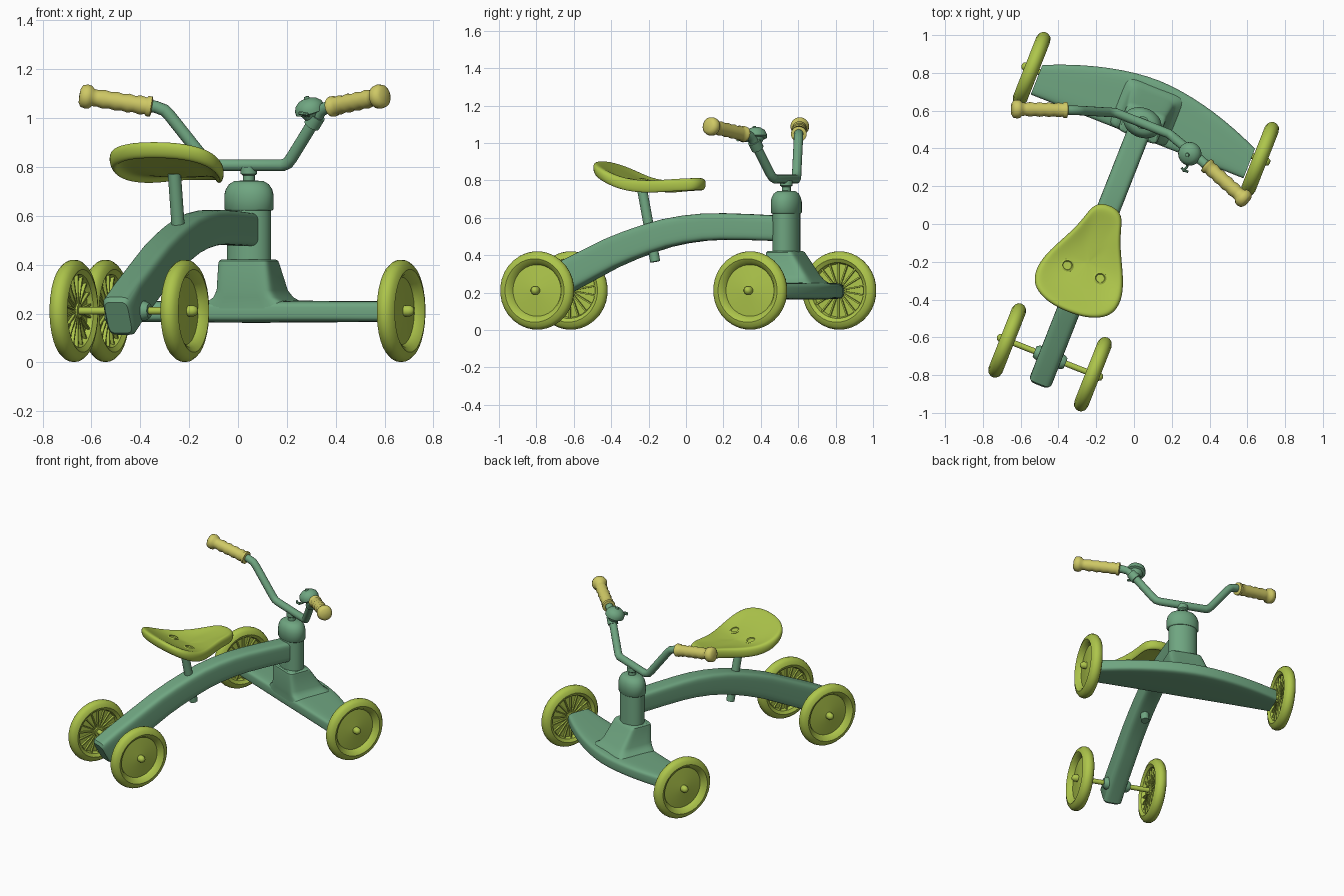
import bpy, bmesh, math
from mathutils import Vector, Matrix

if "Cube" in bpy.data.objects:
    bpy.data.objects.remove(bpy.data.objects["Cube"])

# whole vehicle is turned about z; parts are built in a straight local frame (x across, y forward)
ROOT = Matrix.Translation((-0.144, 0.057, 0)) @ Matrix.Rotation(math.radians(-21.5), 4, 'Z')


def material(name, col):
    m = bpy.data.materials.new(name)
    m.diffuse_color = (*col, 1)
    m.use_nodes = True
    m.node_tree.nodes["Principled BSDF"].inputs["Base Color"].default_value = m.diffuse_color
    return m


GREEN = material("green", (0.16, 0.38, 0.22))
LIME = material("lime", (0.42, 0.56, 0.07))
YELLOW = material("yellow", (0.62, 0.58, 0.13))


def finish(name, bm, mat, angle=35, subsurf=0):
    bmesh.ops.recalc_face_normals(bm, faces=bm.faces)
    bm.transform(ROOT)
    me = bpy.data.meshes.new(name)
    bm.to_mesh(me)
    bm.free()
    me.materials.append(mat)
    ob = bpy.data.objects.new(name, me)
    bpy.context.collection.objects.link(ob)
    if subsurf:
        ob.modifiers.new("smooth", 'SUBSURF').levels = subsurf
        ob.modifiers["smooth"].render_levels = subsurf
    bpy.ops.object.select_all(action='DESELECT')
    bpy.context.view_layer.objects.active = ob
    ob.select_set(True)
    bpy.ops.object.shade_smooth_by_angle(angle=math.radians(angle))
    return ob


def loft(bm, rings):
    vs = [[bm.verts.new(p) for p in r] for r in rings]
    n = len(vs[0])
    for a, b in zip(vs, vs[1:]):
        for i in range(n):
            bm.faces.new((a[i], a[(i + 1) % n], b[(i + 1) % n], b[i]))
    bm.faces.new(vs[0])
    bm.faces.new(vs[-1])


def oval(a, b, n=28, p=2):
    # superellipse cross-section: p=2 ellipse, higher p gives a rounded box
    f = lambda c: math.copysign(abs(c) ** (2 / p), c)
    ts = [2 * math.pi * (i + 0.5) / n for i in range(n)]
    return [(a * f(math.cos(t)), b * f(math.sin(t))) for t in ts]


def revolve(bm, profile, M, n=28, squash=1):
    loft(bm, [[M @ Vector((x, y, h)) for x, y in oval(r, r * squash, n)] for r, h in profile])


def aim(p, q):
    p, q = Vector(p), Vector(q)
    return Matrix.Translation(p) @ (q - p).to_track_quat('Z', 'Y').to_matrix().to_4x4()


def rod(bm, p, q, r, n=16):
    revolve(bm, [(r, 0), (r, (Vector(q) - Vector(p)).length)], aim(p, q), n)


def tube(bm, pts, r, n=16):
    pts = [Vector(p) for p in pts]
    rings = []
    for i, p in enumerate(pts):
        d = (pts[min(i + 1, len(pts) - 1)] - p).normalized() + (p - pts[max(i - 1, 0)]).normalized()
        d.normalize()
        side = Vector((0, 1, 0)) - d * d.y
        side.normalize()
        up = d.cross(side)
        rings.append([p + side * x + up * y for x, y in oval(r, r, n)])
    loft(bm, rings)


# wheels: dished outside, ribbed inside
TYRE = [(.001, .018), (.03, .016), (.138, .004), (.15, .026), (.17, .039), (.194, .031), (.207, .015),
        (.21, 0), (.207, -.015), (.194, -.031), (.17, -.039), (.15, -.026), (.142, -.004),
        (.035, -.008), (.03, -.026), (.001, -.026)]
for end, y, half in (("front", .564, .65), ("rear", -.82, .244)):
    for side, s in (("right", 1), ("left", -1)):
        M = Matrix.Translation((s * half, y, .211)) @ Matrix.Rotation(s * math.pi / 2, 4, 'Y')
        bm = bmesh.new()
        revolve(bm, TYRE, M, 32)
        for k in range(18):
            R = M @ Matrix.Rotation(2 * math.pi * k / 18, 4, 'Z') @ Matrix.Translation((.09, 0, -.012))
            bmesh.ops.create_cube(bm, size=1, matrix=R @ Matrix.Diagonal((.12, .008, .014, 1)))
        finish(f"{end}_{side}_wheel", bm, LIME)
        # rounded axle nut
        bm = bmesh.new()
        revolve(bm, [(.023, .01), (.023, .038), (.016, .052), (.002, .057)], M, 16)
        finish(f"{end}_{side}_axle_nut", bm, LIME, 60)
    bm = bmesh.new()
    rod(bm, (-half, y, .211), (half, y, .211), .016)
    finish(f"{end}_axle", bm, LIME)

# rear axle collars
bm = bmesh.new()
for s in (-1, 1):
    revolve(bm, [(.04, .04), (.04, .07), (.03, .088)],
            Matrix.Translation((0, -.82, .211)) @ Matrix.Rotation(s * math.pi / 2, 4, 'Y'), 20)
finish("rear_axle_collars", bm, GREEN)

# arched main beam
SPINE = [(-.93, .19), (-.82, .25), (-.706, .305), (-.59, .362), (-.49, .41), (-.38, .453), (-.276, .488),
         (-.17, .518), (-.061, .538), (.05, .55), (.154, .553), (.30, .55), (.48, .543)]
bm = bmesh.new()
rings = []
for i, (y, z) in enumerate(SPINE):
    a, b = SPINE[max(i - 1, 0)], SPINE[min(i + 1, len(SPINE) - 1)]
    t = Vector((0, b[0] - a[0], b[1] - a[1])).normalized()
    nrm = Vector((0, -t.z, t.y))
    h = .088 - .02 * i / (len(SPINE) - 1)
    rings.append([Vector((x, y, z)) + nrm * w for x, w in oval(.062, h, 32, 5)])
c = Vector((0, -.945, .183))
rings.insert(0, [c + (p - Vector((0, -.93, .19))) * .82 for p in rings[0]])
loft(bm, rings)
finish("main_beam", bm, GREEN, 40)

# curved front crossbar
bm = bmesh.new()
rings = []
for i in range(-9, 10):
    u = i / 9
    front = .755 - .15 * abs(u) ** 1.8
    mid, hv = (front + .437) / 2, (front - .437) / 2
    x = u * .605
    hz = .046 - .004 * abs(u)
    rings.append([Vector((x, mid + v, .208 + w)) for v, w in oval(hv, hz, 32, 5)])
loft(bm, rings)
finish("front_crossbar", bm, GREEN, 45)

# tapered pedestal and oval steering head
bm = bmesh.new()
rings = []
for z, a, y0, y1 in ((.22, .19, .437, .73), (.25, .165, .436, .715), (.266, .14, .434, .695),
                     (.295, .123, .432, .672), (.40, .112, .43, .6), (.415, .109, .432, .59), (.422, .1, .44, .58)):
    rings.append([Vector((x, (y0 + y1) / 2 + y, z)) for x, y in oval(a, (y1 - y0) / 2, 36, 7)])
loft(bm, rings)
finish("pedestal", bm, GREEN)
HEAD = Matrix.Translation((0, .515, 0))
bm = bmesh.new()
revolve(bm, [(.093, .40), (.093, .64)], HEAD, 32, .77)
finish("steering_head", bm, GREEN)
bm = bmesh.new()
revolve(bm, [(.098, .622), (.104, .628), (.104, .685), (.098, .708), (.084, .729), (.062, .742), (.002, .746)],
        HEAD, 32, .76)
finish("head_cap", bm, GREEN, 50)
bm = bmesh.new()
revolve(bm, [(.024, .73), (.024, .765), (.034, .772), (.034, .80)], HEAD, 20)
finish("steering_stem", bm, GREEN)

# handlebar
HALF = [(.15, .512, .807), (.175, .505, .816), (.195, .498, .838), (.325, .456, 1.01), (.345, .449, 1.032),
        (.38, .436, 1.046), (.64, .345, 1.088)]
bm = bmesh.new()
tube(bm, [(-x, y, z) for x, y, z in reversed(HALF)] + HALF, .025)
finish("handlebar", bm, GREEN, 50)

# ribbed grips
GRIP = [(.03, 0), (.042, .004), (.042, .02), (.035, .026)]
for k in range(4):
    GRIP += [(.039, .05 + .05 * k), (.034, .075 + .05 * k)]
GRIP += [(.036, .245), (.047, .255), (.05, .27), (.046, .29), (.03, .3), (.002, .302)]
for side, s in (("right", 1), ("left", -1)):
    bm = bmesh.new()
    revolve(bm, GRIP, aim((s * .393, .432, 1.046), (s * .668, .33, 1.092)), 24)
    finish(f"{side}_grip", bm, YELLOW, 60)

# bell with thumb lever
bm = bmesh.new()
revolve(bm, [(.03, -.045), (.045, -.02), (.062, -.016), (.062, 0), (.055, .02), (.036, .036), (.012, .042),
             (.01, .05), (.002, .052)], aim((.292, .452, 1.04), (.27, .43, 1.14)), 24)
revolve(bm, [(.034, 0), (.034, .05)], aim((.295, .466, .97), (.327, .456, 1.013)), 20)
tube(bm, [(.30, .43, 1.01), (.305, .385, 1.01), (.295, .355, 1.02)], .007, 8)
tube(bm, [(.28, .37, 1.02), (.295, .36, 1.02), (.32, .362, 1.015)], .007, 8)
finish("bell", bm, GREEN, 40)

# seat post
bm = bmesh.new()
rod(bm, (0, -.238, .365), (0, -.318, .775), .027, 20)
finish("seat_post", bm, GREEN)

# saddle: shell with rolled rim, hollow underneath
OUT = [(.035, .038), (.08, .01), (.098, -.05), (.12, -.12), (.158, -.2), (.205, -.29), (.232, -.37),
       (.235, -.44), (.205, -.505), (.12, -.545), (.04, -.556)]
OUT += [(-x, y) for x, y in reversed(OUT)]
LEVEL = [(-.60, .925), (-.54, .902), (-.46, .862), (-.38, .825), (-.3, .803), (-.2, .798), (-.08, .808), (.06, .814)]


def level(y):
    for (a, za), (b, zb) in zip(LEVEL, LEVEL[1:]):
        if y <= b:
            break
    return za + (zb - za) * (y - a) / (b - a)


bm = bmesh.new()
rings = []
for s, dz in ((.05, -.045), (.5, -.042), (.86, -.036), (.92, -.066), (.98, -.066), (1.02, -.045), (1.02, -.014),
              (.95, .004), (.8, -.004), (.5, -.014), (.05, -.018)):
    ring = []
    for x, y in OUT:
        yy = -.28 + (y + .28) * s
        ring.append(Vector((x * s, yy, level(yy) + dz)))
    rings.append(ring)
loft(bm, rings)
finish("seat", bm, LIME, 80, 2)

# seat screws
bm = bmesh.new()
for s in (-1, 1):
    revolve(bm, [(.036, -.02), (.036, .004), (.026, .009), (.022, .002), (.002, .002)],
            Matrix.Translation((s * .093, -.334, .797)) @ Matrix.Rotation(-.25, 4, 'X'), 16)
finish("seat_screws", bm, LIME, 40)
